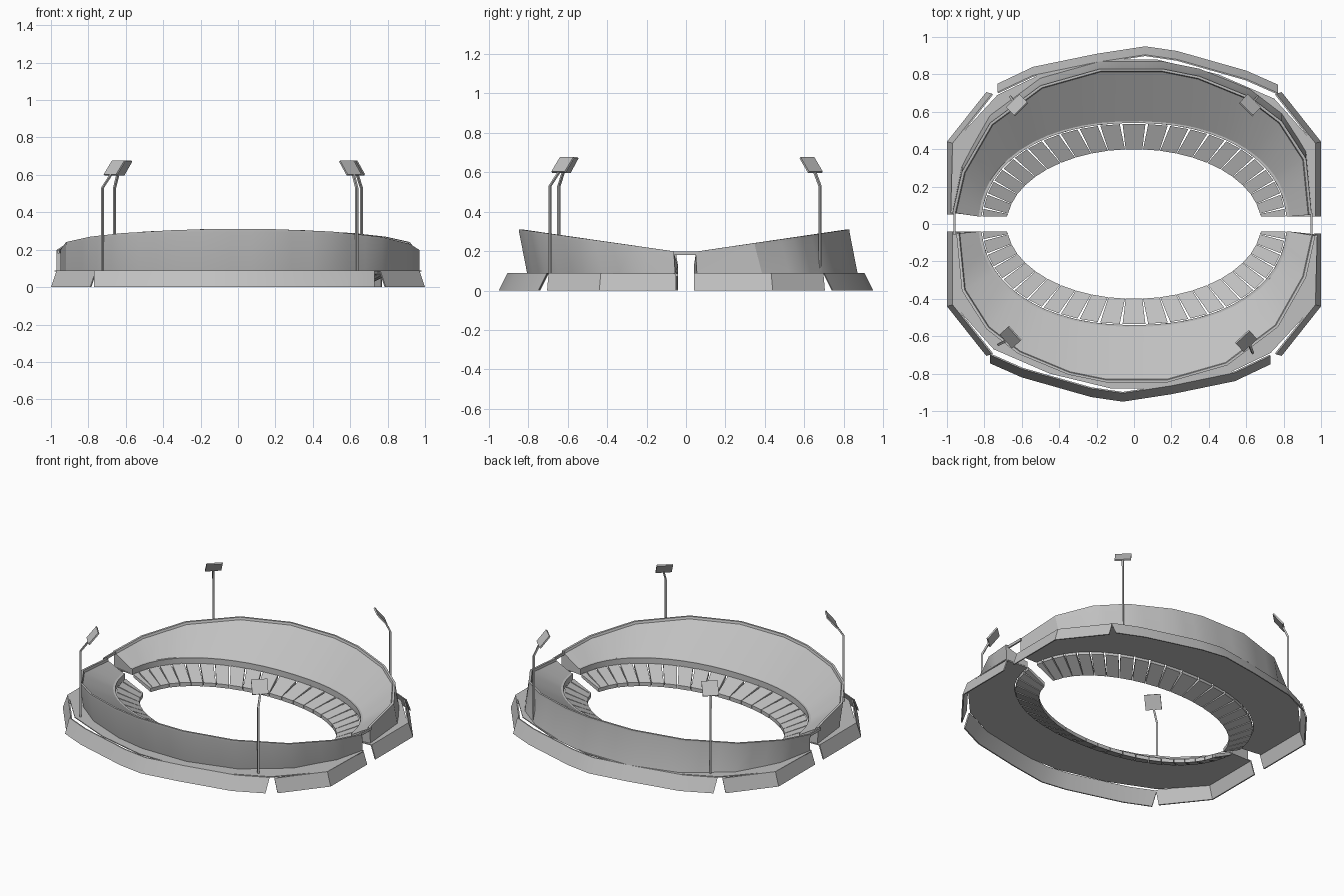
import bpy, bmesh, math
from mathutils import Vector

cube = bpy.data.objects.get("Cube")
if cube:
    bpy.data.objects.remove(cube)

grey = bpy.data.materials.new("concrete grey")
grey.use_nodes = True
COLOUR = (0.53, 0.53, 0.53, 1)
grey.diffuse_color = COLOUR
grey.node_tree.nodes["Principled BSDF"].inputs["Base Color"].default_value = COLOUR


def finish(name, bm):
    bmesh.ops.recalc_face_normals(bm, faces=bm.faces)
    mesh = bpy.data.meshes.new(name)
    bm.to_mesh(mesh)
    bm.free()
    mesh.materials.append(grey)
    obj = bpy.data.objects.new(name, mesh)
    bpy.context.collection.objects.link(obj)
    bpy.ops.object.select_all(action='DESELECT')
    obj.select_set(True)
    bpy.context.view_layer.objects.active = obj
    bpy.ops.object.shade_smooth_by_angle(angle=math.radians(25))
    return obj


def add_loft(bm, sections):
    """Skin a row of closed cross-sections and cap both ends."""
    rows = [[bm.verts.new(p) for p in s] for s in sections]
    n = len(rows[0])
    for a, b in zip(rows, rows[1:]):
        for i in range(n):
            j = (i + 1) % n
            bm.faces.new((a[i], a[j], b[j], b[i]))
    bm.faces.new(rows[0])
    bm.faces.new(rows[-1][::-1])


def loft(name, sections):
    bm = bmesh.new()
    add_loft(bm, sections)
    return finish(name, bm)


def subdivide(points, steps=3):
    pts = [Vector(p) for p in points]
    out = [a.lerp(b, k / steps) for a, b in zip(pts, pts[1:]) for k in range(steps)]
    return out + [pts[-1]]


def oval(a, b, t, power=0.92):
    """Slightly squared oval, kept clear of the entrance gap."""
    c, s = math.cos(t), math.sin(t)
    x = a * math.copysign(abs(c) ** power, c)
    return Vector((x, max(b * max(s, 0) ** power, 0.04)))


def angle_of(p):
    return math.atan2(p.y - 0.04, p.x * 0.86)


# Plan outlines of one half; the other half is turned by 180 degrees
RIM = [(0.95, 0.05), (0.92, 0.35), (0.79, 0.55), (0.62, 0.68), (0.35, 0.79), (0.15, 0.83),
       (-0.18, 0.83), (-0.5, 0.74), (-0.77, 0.54), (-0.92, 0.28), (-0.97, 0.06)]
DECK = [(0.965, 0.04), (0.965, 0.43), (0.75, 0.67), (0.45, 0.8), (0.12, 0.88),
        (-0.1, 0.88), (-0.5, 0.8), (-0.73, 0.69), (-0.97, 0.43), (-0.98, 0.06)]
SKIRTS = {
    "long_skirt": [(0.77, 0.745), (0.6, 0.82), (0.23, 0.925), (0.06, 0.95),
                   (-0.2, 0.91), (-0.54, 0.84), (-0.73, 0.75)],
    "left_skirt": [(1.0, 0.04), (1.0, 0.44), (0.79, 0.705)],
    "right_skirt": [(-1.0, 0.05), (-1.0, 0.44), (-0.79, 0.705)],
}
DECK_Z = 0.09
SEGMENTS = 23

for side, turn in (("back", 1), ("front", -1)):
    def place(p, z):
        return (turn * p.x, turn * p.y, z)

    # Upper bowl: outer wall, sloping rim and raked seating
    sections = []
    for p in subdivide(RIM):
        top_z = 0.19 + 0.145 * p.y
        t = angle_of(p)
        rim = p * (1 if turn > 0 else 1.02)
        rim.x = p.x
        foot = rim + Vector((0.0, 0.04 * turn * min(1, p.y / 0.4)))
        seat = oval(0.83, 0.55, t)
        lip = oval(0.815, 0.54, t)
        sections.append([place(foot, DECK_Z), place(rim, top_z - 0.015),
                         place(rim, top_z), place(rim * 0.985, top_z),
                         place(rim * 0.98, top_z - 0.015), place(seat, 0.125),
                         place(lip, 0.125), place(lip, DECK_Z)])
    loft(side + "_bowl", sections)

    # Walkway deck around the bowl
    sections = []
    for p in subdivide(DECK):
        q = oval(0.815, 0.54, angle_of(p))
        sections.append([place(p, DECK_Z - 0.006), place(p, DECK_Z),
                         place(q, DECK_Z), place(q, DECK_Z - 0.006)])
    loft(side + "_deck", sections)

    # Sloping skirt panels under the deck edge
    for name, path in SKIRTS.items():
        sections = []
        for x, y in path:
            low = Vector((x, y))
            if name == "long_skirt":
                high = low - Vector((0, 0.045))
            else:
                high = low - Vector((math.copysign(0.03, x), 0.008 if y > 0.1 else 0))
            inner = Vector((0.992, 0.992))
            sections.append([place(low, 0), place(high, DECK_Z),
                             place(high * inner, DECK_Z), place(low * inner, 0)])
        loft(side + "_" + name, sections)

    # Lower tier: separate tapered stand panels
    bm = bmesh.new()
    for i in range(SEGMENTS):
        edges = []
        for k, gap in ((i, 0.04), (i + 1, -0.04)):
            t = math.pi * k / SEGMENTS
            near = oval(0.68, 0.4, math.pi * (k + gap * 0.5) / SEGMENTS, 1)
            far = oval(0.81, 0.535, math.pi * (k + gap * 1.5) / SEGMENTS)
            edges.append([place(near, 0.005), place(near, 0.03),
                          place(far, 0.09), place(far, 0.07)])
        add_loft(bm, edges)
    finish(side + "_lower_tier", bm)

# Thin rim ties bridging the two entrance gaps
for name, x in (("left_rim_tie", 0.95), ("right_rim_tie", -0.96)):
    loft(name, [[(x - 0.005, y, 0.18), (x + 0.005, y, 0.18),
                 (x + 0.005, y, 0.198), (x - 0.005, y, 0.198)] for y in (-0.06, 0.06)])


# Floodlights: bent mast with a tilted lamp panel
def floodlight(name, foot, centre):
    foot, centre = Vector(foot), Vector(centre)
    inward = Vector((-foot.x, -foot.y, 0)).normalized()
    across = Vector((-inward.y, inward.x, 0))
    mid = Vector((centre.x, centre.y, 0.637))
    path = [Vector((*foot, DECK_Z)), Vector((*foot, 0.53)), mid - inward * 0.025 - Vector((0, 0, 0.035))]
    r = 0.006
    ring = [inward * r + across * r, inward * r - across * r,
            -inward * r - across * r, -inward * r + across * r]
    loft(name + "_mast", [[p + d for d in ring] for p in path])

    up = inward * 0.03 + Vector((0, 0, 0.037))
    normal = across.cross(up).normalized() * 0.005
    loft(name + "_panel", [[mid + across * w + up + normal, mid + across * w + up - normal,
                            mid + across * w - up - normal, mid + across * w - up + normal]
                           for w in (-0.05, 0.05)])


floodlight("back_left_light", (0.66, 0.68), (0.62, 0.635))
floodlight("back_right_light", (-0.66, 0.68), (-0.625, 0.635))
floodlight("front_left_light", (0.635, -0.69), (0.6, -0.625))
floodlight("front_right_light", (-0.725, -0.645), (-0.66, -0.605))
